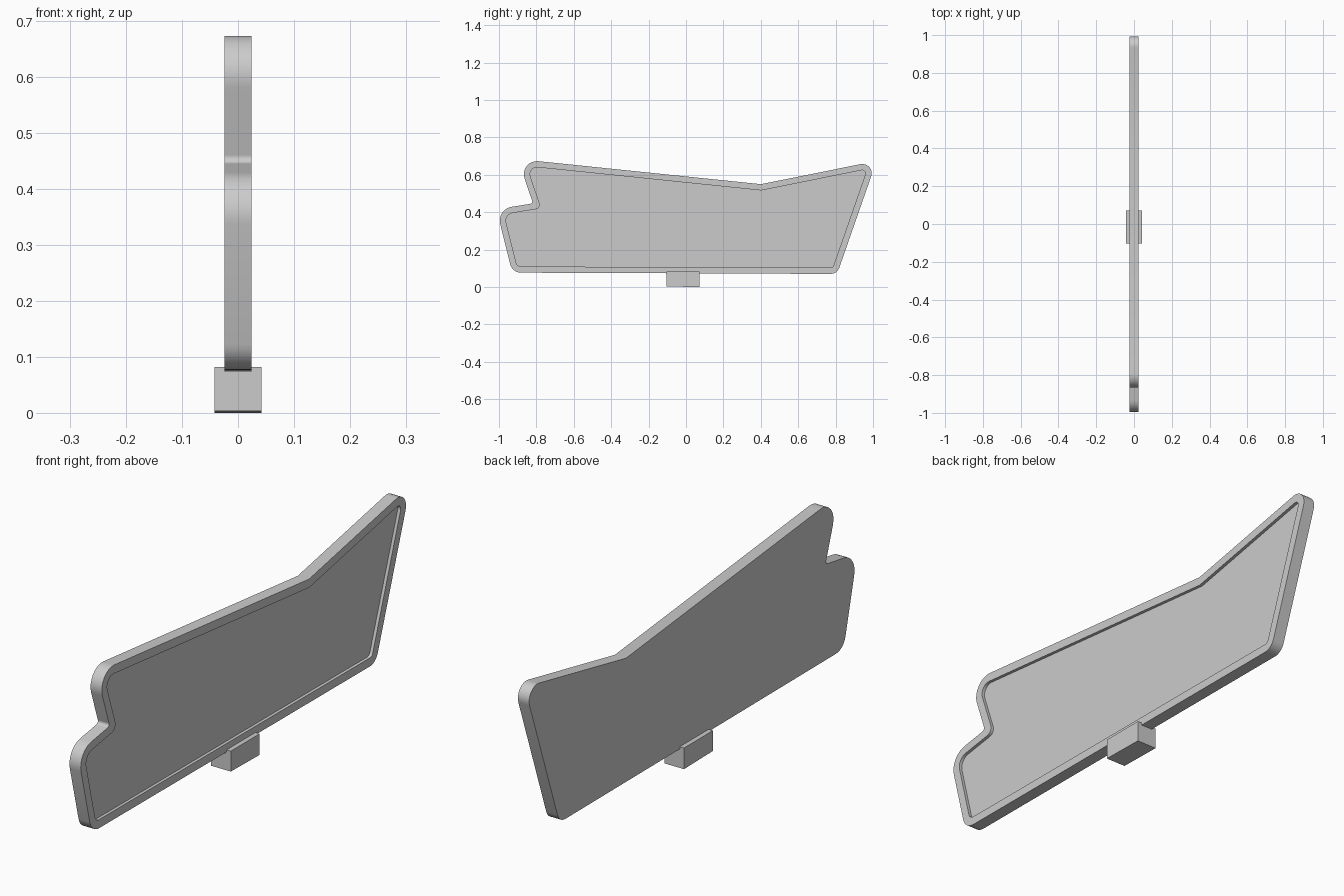
import bpy, bmesh, math
from mathutils import Vector

if "Cube" in bpy.data.objects:
    bpy.data.objects.remove(bpy.data.objects["Cube"])

# Sharp corners of the sign in (y, z), counter-clockwise, with fillet radius
CORNERS = [
    (-0.929, 0.077, 0.06), (0.808, 0.070, 0.05), (1.019, 0.674, 0.05),
    (0.400, 0.550, 0.0), (-0.898, 0.684, 0.07), (-0.818, 0.447, 0.012),
    (-1.013, 0.416, 0.075),
]
HALF = 0.024      # half thickness
RIM = 0.033       # rim width
DEPTH = 0.012     # recess depth
SEG = 8


def cross(a, b):
    return a.x * b.y - a.y * b.x


def inset(corners, d):
    """Mitre-offset the outline inward and adapt the fillet radii."""
    out, n = [], len(corners)
    for i, (y, z, r) in enumerate(corners):
        p = Vector((y, z))
        a = (p - Vector(corners[i - 1][:2])).normalized()
        b = (Vector(corners[(i + 1) % n][:2]) - p).normalized()
        n1, n2 = Vector((-a.y, a.x)), Vector((-b.y, b.x))
        q = p + (n1 + n2) * (d / (1 + n1.dot(n2)))
        rr = 0 if r == 0 else max(r - d, 0.012) if cross(a, b) > 0 else r + d * 0.4
        out.append((q.x, q.y, rr))
    return out


def fillet(corners):
    """Round every corner with an arc; returns a list of 2D points."""
    pts, n = [], len(corners)
    for i, (y, z, r) in enumerate(corners):
        p = Vector((y, z))
        if r == 0:
            pts.append(p)
            continue
        u = (Vector(corners[i - 1][:2]) - p).normalized()
        v = (Vector(corners[(i + 1) % n][:2]) - p).normalized()
        half = u.angle(v) / 2
        c = p + (u + v).normalized() * (r / math.sin(half))
        s = p + u * (r / math.tan(half)) - c
        e = p + v * (r / math.tan(half)) - c
        turn = math.atan2(cross(s, e), s.dot(e))
        a0 = math.atan2(s.y, s.x)
        for k in range(SEG + 1):
            a = a0 + turn * k / SEG
            pts.append(c + Vector((math.cos(a), math.sin(a))) * r)
    return pts


def finish(bm, name):
    bmesh.ops.recalc_face_normals(bm, faces=bm.faces)
    me = bpy.data.meshes.new(name)
    bm.to_mesh(me)
    bm.free()
    ob = bpy.data.objects.new(name, me)
    bpy.context.collection.objects.link(ob)
    return ob


# Sign board: flat back, rounded edge, rim and recessed face on the +x side
bm = bmesh.new()
outer, inner = fillet(CORNERS), fillet(inset(CORNERS, RIM))
rings = [[bm.verts.new((x, p.x, p.y)) for p in loop] for loop, x in (
    (outer, -HALF), (outer, HALF), (inner, HALF), (inner, HALF - DEPTH))]
count = len(outer)
for r0, r1 in zip(rings, rings[1:]):
    for i in range(count):
        j = (i + 1) % count
        bm.faces.new((r0[i], r0[j], r1[j], r1[i]))
bm.faces.new(rings[0][::-1])
bm.faces.new(rings[-1])
board = finish(bm, "sign_board")
bpy.context.view_layer.objects.active = board
board.select_set(True)
bpy.ops.object.shade_smooth_by_angle(angle=math.radians(30))

# Mounting foot: small block under the board, very slightly tilted underside
bm = bmesh.new()
bmesh.ops.create_cube(bm, size=1)
for v in bm.verts:
    front = v.co.y < 0
    bottom = 0.003 if front else 0.0
    v.co = (0.042 * (1 if v.co.x > 0 else -1), -0.104 if front else 0.072,
            bottom if v.co.z < 0 else 0.082)
finish(bm, "mounting_foot")
